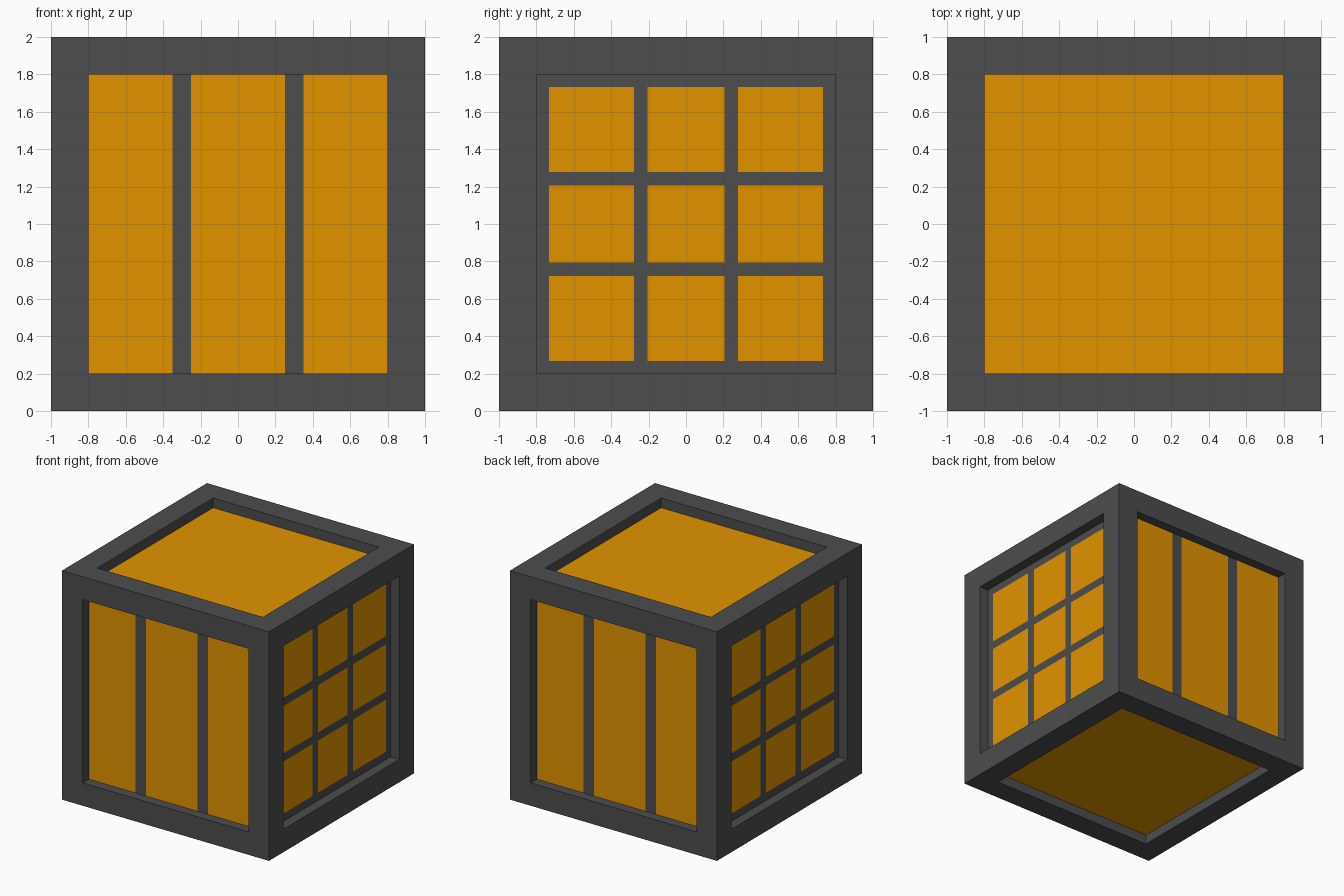
import bpy, bmesh
from mathutils import Vector

if "Cube" in bpy.data.objects:
    bpy.data.objects.remove(bpy.data.objects["Cube"])

DEPTH = 0.085                                # recess depth of every panel
BARS = (-0.35, -0.25, 0.25, 0.35)            # edges of the two upright bars
CELLS = (-0.732, -0.278, -0.206, 0.206, 0.278, 0.732)  # edges of the grid cells


def material(name, rgb):
    m = bpy.data.materials.new(name)
    m.diffuse_color = (*rgb, 1)
    m.use_nodes = True
    m.node_tree.nodes["Principled BSDF"].inputs["Base Color"].default_value = m.diffuse_color
    return m


def cut(bm, faces, axis, positions):
    """Slice the given faces at positions along an axis; return all pieces."""
    normal = Vector([float(i == axis) for i in range(3)])
    for p in positions:
        geom = set(faces)
        for f in faces:
            geom.update(f.edges)
            geom.update(f.verts)
        res = bmesh.ops.bisect_plane(bm, geom=list(geom), dist=1e-5,
                                     plane_co=normal * p, plane_no=normal)
        faces = [g for g in res["geom"] if isinstance(g, bmesh.types.BMFace)]
    return faces


def in_cell(v):
    """True inside one of the three cell intervals."""
    return any(a < v < b for a, b in zip(CELLS[::2], CELLS[1::2]))


# Crate body: a cube with a flat border and a straight-walled recess per side
bm = bmesh.new()
bmesh.ops.create_cube(bm, size=2)
bm.normal_update()
panels = list(bm.faces)
normals = [f.normal.copy() for f in panels]
for thickness in (0.2, 0.0):                 # border, then recess walls
    bmesh.ops.inset_individual(bm, faces=panels, thickness=thickness,
                               use_even_offset=True)
for panel, n in zip(panels, normals):
    bmesh.ops.translate(bm, verts=panel.verts, vec=-n * DEPTH)

for panel, n in zip(panels, normals):
    if abs(n.x) > 0.5:                       # sides: three by three cells
        for f in cut(bm, cut(bm, [panel], 1, CELLS), 2, CELLS):
            c = f.calc_center_median()
            f.material_index = int(in_cell(c.y) and in_cell(c.z))
    elif abs(n.y) > 0.5:                     # front and back: two upright bars
        for f in cut(bm, [panel], 0, BARS):
            x = abs(f.calc_center_median().x)
            f.material_index = int(not 0.25 < x < 0.35)
    else:                                    # top and bottom: plain panels
        panel.material_index = 1

bmesh.ops.translate(bm, verts=bm.verts, vec=(0, 0, 1))
bm.normal_update()
mesh = bpy.data.meshes.new("crate")
bm.to_mesh(mesh)
bm.free()
mesh.materials.append(material("dark grey", (0.074, 0.074, 0.074)))
mesh.materials.append(material("amber", (0.76, 0.295, 0.0)))
bpy.context.collection.objects.link(bpy.data.objects.new("crate", mesh))
